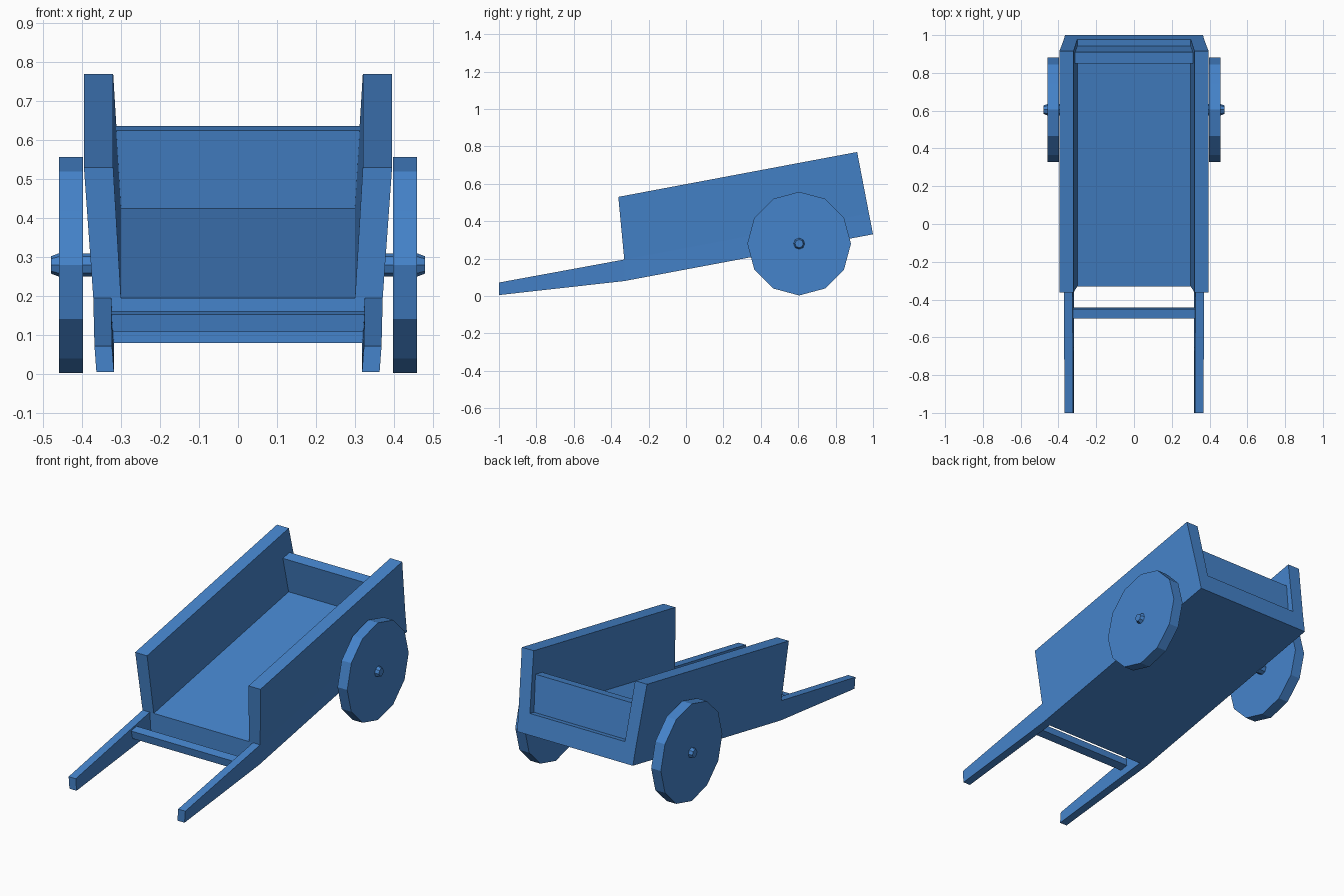
import bpy, bmesh
from math import cos, sin, tau

if "Cube" in bpy.data.objects:
    bpy.data.objects.remove(bpy.data.objects["Cube"])


def loft(name, sections, mirror=False):
    """Skin matching (x, y, z) loops into one capped solid."""
    bm = bmesh.new()
    loops = [[bm.verts.new(p) for p in s] for s in sections]
    for a, b in zip(loops, loops[1:]):
        for i in range(len(a)):
            j = (i + 1) % len(a)
            bm.faces.new((a[i], a[j], b[j], b[i]))
    bm.faces.new(loops[0])
    bm.faces.new(loops[-1])
    bmesh.ops.recalc_face_normals(bm, faces=bm.faces[:])
    me = bpy.data.meshes.new(name)
    bm.to_mesh(me)
    bm.free()
    ob = bpy.data.objects.new(name, me)
    bpy.context.collection.objects.link(ob)
    me.materials.append(paint)
    if mirror:
        ob.modifiers.new("Mirror", 'MIRROR')
    return ob


def slab(name, profile, mirror=False):
    """Solid from (y, z, inner x, outer x) profile points."""
    return loft(name, [[(p[2], p[0], p[1]) for p in profile],
                       [(p[3], p[0], p[1]) for p in profile]], mirror)


def ring(x, r, n):
    return [(x, 0.605 + r * cos(tau * i / n), 0.28 + r * sin(tau * i / n))
            for i in range(n)]


paint = bpy.data.materials.new("blue_paint")
paint.diffuse_color = (0.06, 0.23, 0.6, 1)
paint.use_nodes = True
paint.node_tree.nodes["Principled BSDF"].inputs["Base Color"].default_value = paint.diffuse_color

# Tilted bed
slab("floor", [(-0.33, 0.08, -0.365, 0.365), (1.0, 0.33, -0.365, 0.365),
               (0.978, 0.442, -0.371, 0.371), (-0.33, 0.195, -0.371, 0.371)])

# Outward-leaning side boards
slab("side_board", [(-0.33, 0.195, 0.30, 0.371), (0.978, 0.442, 0.30, 0.371),
                    (0.915, 0.77, 0.32, 0.395), (-0.362, 0.53, 0.32, 0.395)], True)

# Low board across the back, set in from the ends of the sides
slab("back_board", [(0.885, 0.42, -0.31, 0.31), (0.942, 0.43, -0.31, 0.31),
                    (0.91, 0.636, -0.32, 0.32), (0.85, 0.625, -0.32, 0.32)])

# Tapered handles and the bar between them
slab("handle", [(-1.0, 0.005, 0.318, 0.363), (-0.33, 0.08, 0.318, 0.365),
                (-0.33, 0.195, 0.325, 0.371), (-1.0, 0.072, 0.323, 0.368)], True)
slab("crossbar", [(-0.492, 0.108, -0.33, 0.33), (-0.443, 0.117, -0.33, 0.33),
                  (-0.451, 0.162, -0.33, 0.33), (-0.50, 0.153, -0.33, 0.33)])

# Twelve-sided wheels with tapered hubs
loft("wheel", [ring(0.398, 0.277, 12), ring(0.459, 0.277, 12)], True)
loft("hub", [ring(0.36, 0.03, 8), ring(0.459, 0.03, 8), ring(0.48, 0.022, 8)], True)
